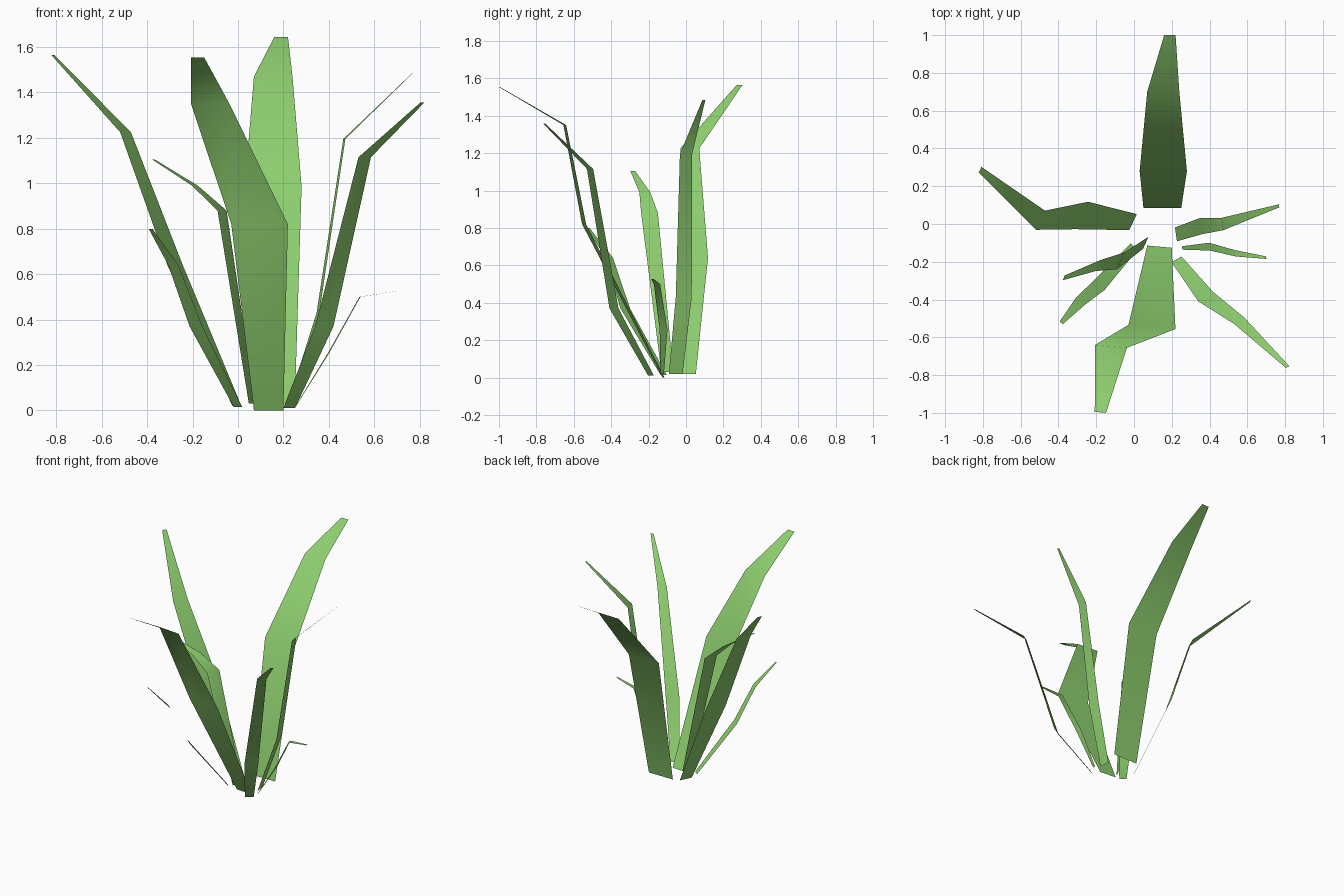
import bpy
from math import cos, sin, radians

green = bpy.data.materials.new("leaf_green")
green.diffuse_color = (0.27, 0.62, 0.16, 1)


def blade(name, angle, rows):
    """Ribbon leaf: rows are (x, y, z, half width), spread along a horizontal angle."""
    dx, dy = cos(radians(angle)), sin(radians(angle))
    verts = []
    for x, y, z, w in rows:
        verts += [(x - dx * w, y - dy * w, z), (x + dx * w, y + dy * w, z)]
    faces = [(i, i + 1, i + 3, i + 2) for i in range(0, len(verts) - 2, 2)]
    mesh = bpy.data.meshes.new(name)
    mesh.from_pydata(verts, [], faces)
    mesh.shade_smooth()
    mesh.materials.append(green)
    bpy.context.collection.objects.link(bpy.data.objects.new(name, mesh))


# Wide blades, back and front
blade("back_blade", 0, [(.15, .085, .03, .10), (.155, .28, .985, .125),
                        (.155, .70, 1.47, .085), (.19, 1.0, 1.645, .03)])
blade("front_blade", -5, [(.135, -.12, 0, .065), (.095, -.545, .82, .125),
                          (-.122, -.648, 1.35, .085), (-.178, -.997, 1.553, .03)])

# Long blades, left and front right
blade("left_blade", 65, [(-.005, .01, .02, .047), (-.277, .045, .64, .08),
                         (-.495, .02, 1.225, .056), (-.815, .287, 1.565, .017)])
blade("front_right_blade", 31, [(.225, -.187, .01, .03), (.38, -.385, .37, .047),
                                (.558, -.513, 1.115, .032), (.813, -.757, 1.357, .01)])

# Narrow blades filling the gaps
blade("right_blade", 98, [(.222, -.055, .02, .037), (.352, -.012, .43, .043),
                          (.468, 0, 1.195, .033), (.768, .096, 1.485, .008)])
blade("front_left_blade", 66, [(.062, -.1, .03, .035), (-.07, -.195, .88, .049),
                               (-.19, -.22, .99, .032), (-.372, -.285, 1.105, .014)])
blade("small_left_blade", -42, [(.0, -.12, .015, .025), (-.185, -.325, .37, .038),
                                (-.285, -.41, .64, .03), (-.385, -.523, .80, .011)])
blade("small_right_blade", 98, [(.255, -.127, .02, .009), (.40, -.12, .255, .021),
                                (.537, -.155, .50, .017), (.70, -.178, .526, .007)])
